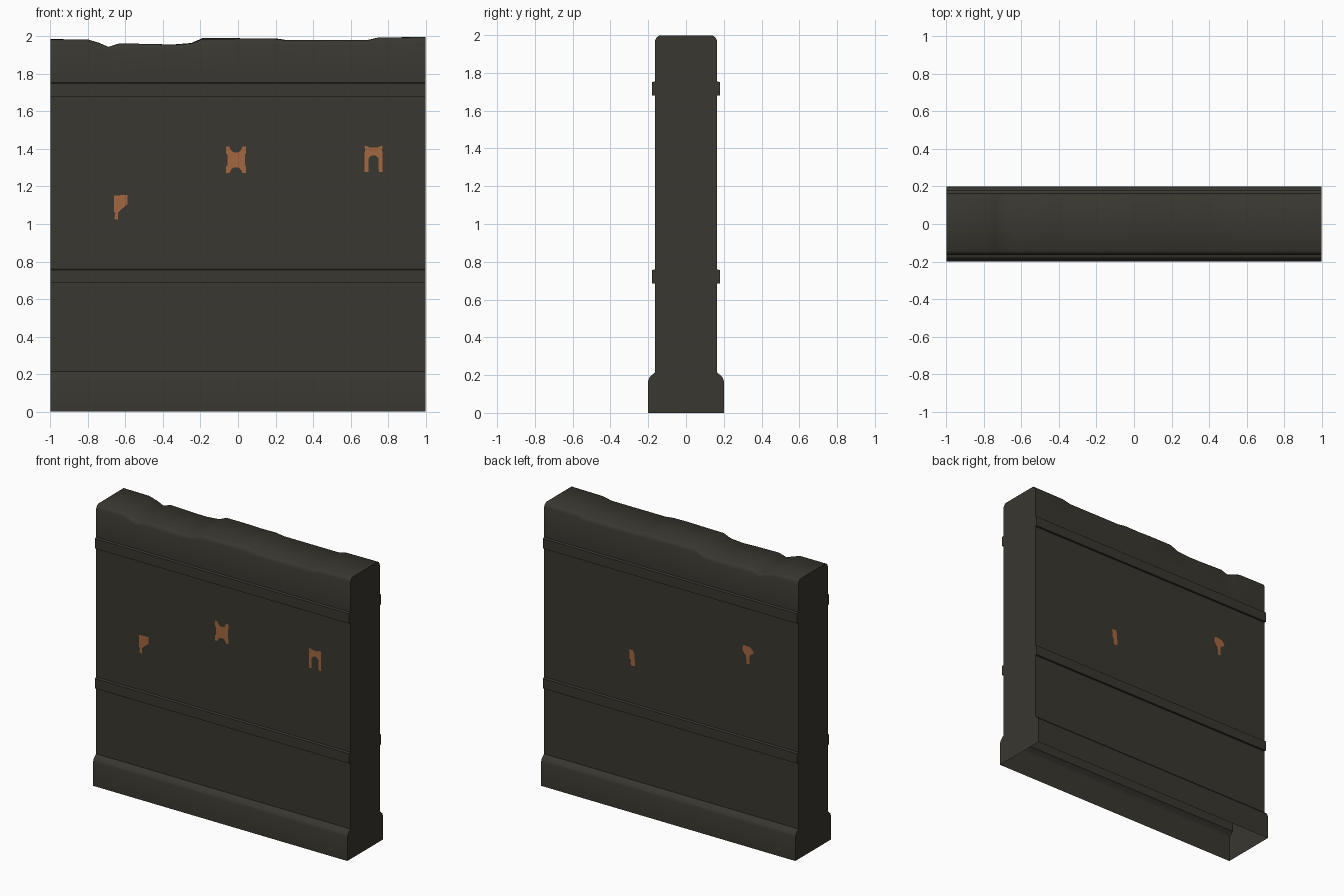
import bpy, bmesh, math

if "Cube" in bpy.data.objects:
    bpy.data.objects.remove(bpy.data.objects["Cube"])


def material(name, rgb):
    m = bpy.data.materials.new(name)
    m.diffuse_color = (*rgb, 1)
    m.use_nodes = True
    m.node_tree.nodes["Principled BSDF"].inputs["Base Color"].default_value = m.diffuse_color
    return m


PLASTER = material("dark_plaster", (0.040, 0.038, 0.029))
BRICK = material("exposed_brick", (0.37, 0.135, 0.053))


def finish(name, bm, mat):
    me = bpy.data.meshes.new(name)
    bm.to_mesh(me)
    bm.free()
    me.materials.append(mat)
    ob = bpy.data.objects.new(name, me)
    bpy.context.collection.objects.link(ob)
    return ob


# Half cross-section (depth, height): base moulding, two bands, rounded top
HALF = [(0.2, 0), (0.2, 0.17), (0.193, 0.19), (0.165, 0.214),
        (0.165, 0.685), (0.18, 0.685), (0.18, 0.755), (0.165, 0.76),
        (0.165, 1.68), (0.18, 1.68), (0.18, 1.75), (0.165, 1.755),
        (0.165, 1.972), (0.157, 1.99), (0.143, 2.0)]
TOP = 12  # index of the first point that follows the worn top

# Worn top: x, front edge height loss, back edge height loss
WEAR = [(-1, .016, .014), (-.8, .016, .016), (-.74, .035, .034), (-.69, .055, .056),
        (-.63, .037, .036), (-.45, .04, .042), (-.35, .044, .043), (-.25, .037, .035),
        (-.19, .014, .009), (0, .012, .009), (.08, .01, .012), (.2, .012, .01),
        (.26, .02, .019), (.69, .02, .019), (.75, .006, .005), (1, .003, .003)]

# Wall shell, swept along x, with an open underside
bm = bmesh.new()
rings = []
for x, front, back in WEAR:
    ring = []
    for i, (d, z) in enumerate(HALF):
        ring.append(bm.verts.new((x, -d, z - (front if i >= TOP else 0))))
    for i, (d, z) in reversed(list(enumerate(HALF))):
        ring.append(bm.verts.new((x, d, z - (back if i >= TOP else 0))))
    rings.append(ring)
for a, b in zip(rings, rings[1:]):
    for i in range(len(a) - 1):
        bm.faces.new((a[i], b[i], b[i + 1], a[i + 1]))
bm.faces.new(rings[0])
bm.faces.new(rings[-1][::-1])
bm.normal_update()
# make sure the surface points outward (front faces toward -y)
if min(bm.faces, key=lambda f: f.calc_center_median().y).normal.y > 0:
    bmesh.ops.reverse_faces(bm, faces=bm.faces[:])
for end in (-1, 1):
    for f in bm.faces:
        if len(f.verts) > 4 and f.calc_center_median().x * end > 0 and f.normal.x * end < 0:
            f.normal_flip()
wall = finish("wall", bm, PLASTER)
bpy.context.view_layer.objects.active = wall
wall.select_set(True)
bpy.ops.object.shade_smooth_by_angle(angle=math.radians(45))


# Exposed brick patches: flat plates just off the wall face
def patch(name, cx, cz, outline, side):
    bm = bmesh.new()
    f = bm.faces.new([bm.verts.new((cx + x, side * 0.167, cz + z)) for x, z in outline])
    f.normal_update()
    if f.normal.y * side < 0:
        f.normal_flip()
    finish(name, bm, BRICK)


CORNER = [(-.036, .065), (.036, .068), (.036, .02), (-.005, -.015), (-.015, -.025),
          (-.015, -.065), (-.036, -.06), (-.03, -.03), (-.038, -.02)]
QUARTER = [(.053, .07), (.035, .07), (.022, .046), (.008, .04)]
WAIST = (QUARTER + [(-x, z) for x, z in reversed(QUARTER)]
         + [(-.053, .035), (-.044, .028), (-.044, -.028), (-.053, -.035)]
         + [(-x, -z) for x, z in QUARTER] + [(x, -z) for x, z in reversed(QUARTER)]
         + [(.053, -.035), (.048, -.028), (.048, .028), (.053, .035)])
ARCH = [(-.048, .07), (-.03, .068), (-.022, .062), (.022, .062), (.03, .068), (.048, .07),
        (.045, .045), (.048, .035), (.048, -.07), (.028, -.07), (.026, .005), (.012, .02),
        (-.012, .02), (-.026, .005), (-.026, -.07), (-.048, -.07), (-.048, .035), (-.045, .045)]
SLIVER = [(.022, .055), (-.01, .06), (-.022, .03), (-.02, 0), (-.028, -.02), (-.026, -.05),
          (0, -.058), (.01, -.04), (.005, -.02), (.02, 0), (.015, .03)]
FORK = [(.045, .05), (.03, .065), (-.02, .06), (-.045, .03), (-.035, .015), (-.01, .0),
        (-.012, -.06), (.012, -.065), (.015, -.01), (.04, .02)]

patch("front_patch_left", -.624, 1.087, CORNER, -1)
patch("front_patch_middle", -.011, 1.342, WAIST, -1)
patch("front_patch_right", .723, 1.346, ARCH, -1)
patch("back_patch_right", .31, 1.08, SLIVER, 1)
patch("back_patch_left", -.605, 1.345, FORK, 1)
